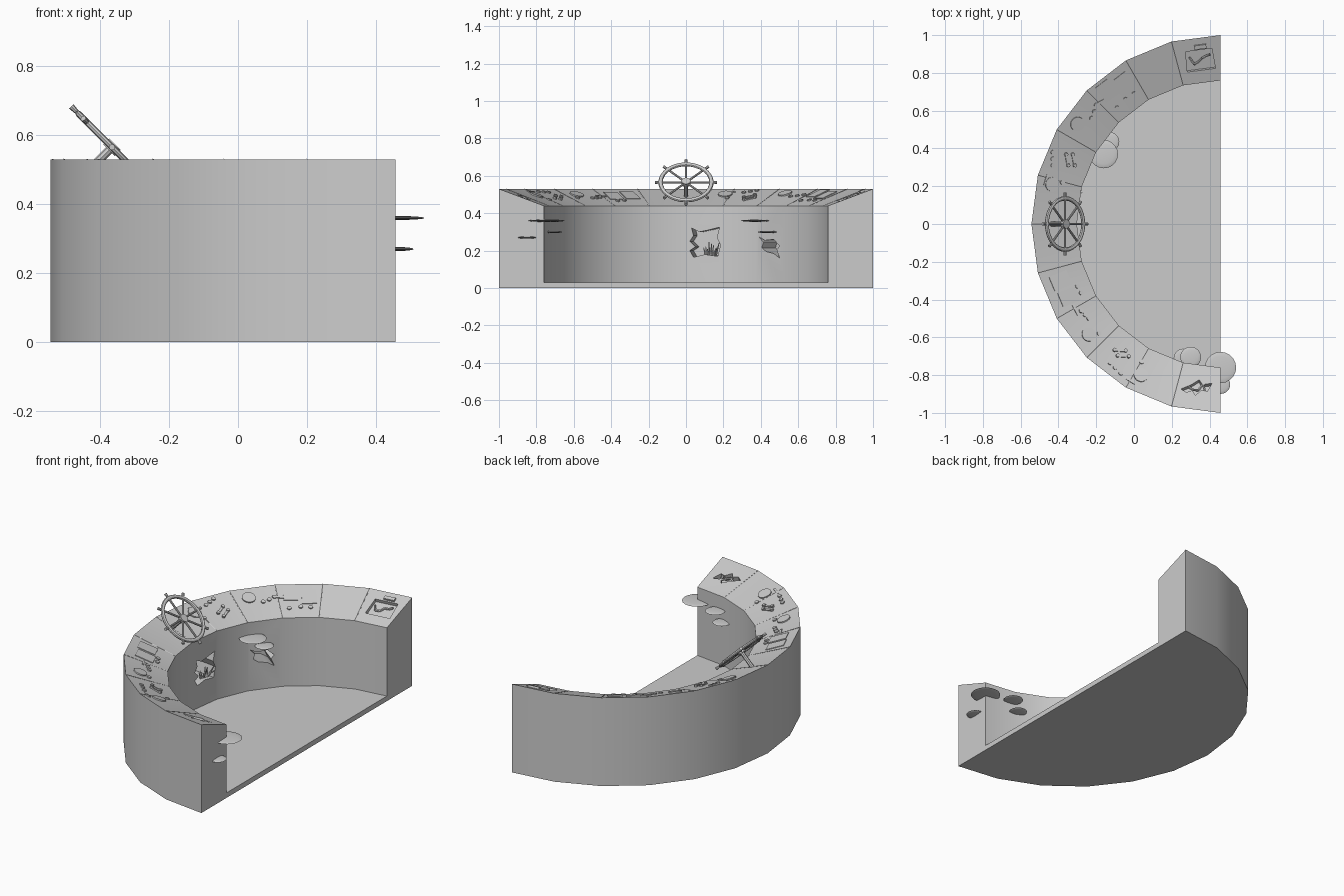
import bpy, bmesh, math, random
from mathutils import Matrix, Vector

if "Cube" in bpy.data.objects:
    bpy.data.objects.remove(bpy.data.objects["Cube"])

random.seed(4)
CX, RO, RI, ZO, ZI, ZF = 0.457, 1.0, 0.76, 0.53, 0.44, 0.03
AP = math.cos(math.radians(7.5))


def finish(bm, name, smooth=True):
    bmesh.ops.recalc_face_normals(bm, faces=bm.faces)
    me = bpy.data.meshes.new(name)
    bm.to_mesh(me)
    bm.free()
    ob = bpy.data.objects.new(name, me)
    bpy.context.collection.objects.link(ob)
    if smooth:
        smooth_ob(ob)
    return ob


def smooth_ob(ob):
    bpy.ops.object.select_all(action='DESELECT')
    ob.select_set(True)
    bpy.context.view_layer.objects.active = ob
    bpy.ops.object.shade_smooth_by_angle(angle=math.radians(25))


def frame(x, y, z, o):
    return Matrix((x, y, z)).transposed().to_4x4() if o is None else \
        Matrix.Translation(o) @ Matrix((x, y, z)).transposed().to_4x4()


def panel_dir(x, y):
    a = math.degrees(math.atan2(y, x - CX)) % 360
    a = math.radians(math.floor(a / 15) * 15 + 7.5)
    return Vector((math.cos(a), math.sin(a), 0))


def top_frame(x, y):
    """Frame on the sloping desk: Y runs up-slope, Z is the normal."""
    d = panel_dir(x, y)
    s = (ZO - ZI) / ((RO - RI) * AP)
    z = ZI + s * (Vector((x - CX, y, 0)).dot(d) - RI * AP)
    up = (d + Vector((0, 0, s))).normalized()
    t = Vector((d.y, -d.x, 0))
    return frame(t, up, t.cross(up), Vector((x, y, z)))


def wall_frame(y, z):
    """Frame on the inner wall at a given y: Y is up, Z faces the room."""
    d = panel_dir(CX - math.sqrt(RI * RI - y * y), y)
    x = CX + (RI * AP - y * d.y) / d.x
    up = Vector((0, 0, 1))
    return frame(up.cross(-d), up, -d, Vector((x, y, z)))


def box(bm, m, sx, sy, sz, rot=0):
    bmesh.ops.create_cube(bm, size=1, matrix=m @ Matrix.Rotation(math.radians(rot), 4, 'Z')
                          @ Matrix.Diagonal((sx, sy, sz, 1)))


def cyl(bm, m, r, h, n=16, r2=None):
    bmesh.ops.create_cone(bm, cap_ends=True, segments=n, radius1=r,
                          radius2=r if r2 is None else r2, depth=h, matrix=m)


def rod(bm, a, b, r, n=8, r2=None):
    a, b = Vector(a), Vector(b)
    q = (b - a).to_track_quat('Z', 'Y').to_matrix().to_4x4()
    cyl(bm, Matrix.Translation((a + b) / 2) @ q, r, (b - a).length, n, r2)


def prism(bm, m, pts, z0, z1):
    lo = [bm.verts.new(m @ Vector((x, y, z0))) for x, y in pts]
    hi = [bm.verts.new(m @ Vector((x, y, z1))) for x, y in pts]
    bm.faces.new(lo[::-1])
    bm.faces.new(hi)
    for i in range(len(pts)):
        j = (i + 1) % len(pts)
        bm.faces.new((lo[i], lo[j], hi[j], hi[i]))


# curved console: four-point profile swept through twelve segments
bm = bmesh.new()
rings = []
for k in range(13):
    a = math.radians(90 + 15 * k)
    rings.append([bm.verts.new((CX + r * math.cos(a), r * math.sin(a), z))
                  for r, z in ((RO, 0), (RO, ZO), (RI, ZI), (RI, 0))])
for p, q in zip(rings, rings[1:]):
    for i in range(4):
        j = (i + 1) % 4
        bm.faces.new((p[i], p[j], q[j], q[i]))
bm.faces.new(rings[0])
bm.faces.new(rings[-1][::-1])
console = finish(bm, "console_body", False)

# jagged damage holes in walls and desk
jag = [(-.07, .07), (-.03, .05), (.02, .06), (.08, .075), (.065, .02), (.085, -.02), (.07, -.08),
       (0, -.07), (-.06, -.085), (-.08, -.05), (-.05, -.03), (-.08, 0), (-.06, .03)]
tear = [(-.07, .06), (-.03, .04), (.03, .045), (.07, .01), (.05, -.01), (.07, -.055),
        (.03, -.03), (-.02, -.02), (-.05, .0), (-.04, .03)]
split = [(-.08, -.035), (-.03, -.02), (-.01, -.045), (.03, -.01), (.08, .02), (.05, .035),
         (.02, .02), (0, .045), (-.03, .01), (-.06, .015)]
tray = [(-.075, -.055), (.075, -.055), (.07, .06), (-.07, .06)]
hole_a, hole_b = wall_frame(.10, .25), wall_frame(.445, .215)
top_a, top_b = top_frame(.35, .865), top_frame(.33, -.865)
bm = bmesh.new()
for m, pts, depth in ((hole_a, jag, .15), (hole_b, tear, .12), (top_a, tray, .02), (top_b, split, .04)):
    prism(bm, m, pts, -depth, .03)
cutter = finish(bm, "hole_cutter", False)
cutter.hide_render = True
mod = console.modifiers.new("holes", 'BOOLEAN')
mod.operation, mod.object, mod.solver = 'DIFFERENCE', cutter, 'EXACT'
bpy.context.view_layer.objects.active = console
bpy.ops.object.modifier_apply(modifier=mod.name)
bpy.data.objects.remove(cutter)
smooth_ob(console)

# half-round floor slab
bm = bmesh.new()
prism(bm, Matrix.Translation((CX, 0, 0)),
      [(RI * math.cos(math.radians(90 + 15 * k)), RI * math.sin(math.radians(90 + 15 * k)))
       for k in range(13)], 0, ZF)
finish(bm, "floor", False)

# thin seam strips between desk panels
bm = bmesh.new()
for k in range(1, 12):
    a = math.radians(90 + 15 * k)
    c, s = math.cos(a), math.sin(a)
    rod(bm, (CX + (RI + .003) * c, (RI + .003) * s, ZI), (CX + (RO - .003) * c, (RO - .003) * s, ZO - .001), .003, 6)
finish(bm, "panel_seams")

# push buttons
bm = bmesh.new()
for x, y in [(-.09, .615), (-.045, .66), (0, .69), (-.20, .63), (-.21, .595), (-.225, .56),
             (-.43, .38), (-.43, .345), (-.43, .31), (-.38, .22), (-.30, -.33), (-.28, -.365),
             (-.28, -.46), (-.26, -.48), (-.24, -.50), (-.185, -.58), (-.127, -.735),
             (-.10, -.76), (-.07, -.79), (.04, -.73)]:
    cyl(bm, top_frame(x, y), .012, .014, 10)
finish(bm, "buttons")

# round dials
bm = bmesh.new()
for x, y in [(-.30, .53), (-.434, .21), (-.24, -.585), (.037, -.80)]:
    cyl(bm, top_frame(x, y), .038, .014, 20)
finish(bm, "dials")

# paired display plates
bm = bmesh.new()
for x, y in [(-.05, .745), (-.145, .705), (-.39, -.30), (-.345, -.385)]:
    box(bm, top_frame(x, y), .08, .105, .008)
finish(bm, "display_plates")

# levers with end grips, and flat slot bars
bm = bmesh.new()
for x, y in [(-.355, .34), (-.32, .34), (-.075, -.67), (-.058, -.70)]:
    m = top_frame(x, y)
    box(bm, m, .065, .013, .012, 35)
    for e in (-1, 1):
        cyl(bm, m @ Matrix.Rotation(math.radians(35), 4, 'Z') @ Matrix.Translation((.03 * e, 0, .003)), .01, .018, 8)
for x, y in [(-.18, .645), (-.465, .235), (-.31, -.455), (-.02, -.83)]:
    box(bm, top_frame(x, y), .012, .06, .01, 80)
box(bm, top_frame(.35, .94), .065, .022, .022)
finish(bm, "levers_and_bars")

# torn wiring inside the holes
bm = bmesh.new()
for i in range(9):
    p = hole_a @ Vector((.0 + .007 * i, -.075, -.03))
    q = hole_a @ Vector((-.01 + .011 * i, -.02 + random.uniform(-.025, .02), random.uniform(-.04, .01)))
    rod(bm, p, q, .006, 6, .002)
for m, depth in ((top_a, -.01), (top_b, -.015)):
    pts = [m @ Vector((-.055 + .022 * i, random.uniform(-.03, .035), depth + .008 * (i % 2))) for i in range(6)]
    for a, b in zip(pts, pts[1:]):
        rod(bm, a, b, .007, 6)
finish(bm, "loose_wiring")

# flat shelf fungi growing on the walls
bm = bmesh.new()
for x, y, z, r in [(.458, -.76, .36, .083), (.46, -.85, .27, .049), (.30, -.705, .36, .055),
                   (.26, -.71, .30, .05), (-.16, .37, .36, .075), (-.13, .435, .30, .052)]:
    bmesh.ops.create_uvsphere(bm, u_segments=20, v_segments=8, radius=1,
                              matrix=Matrix.Translation((x, y, z)) @ Matrix.Diagonal((r, r, .006, 1)))
finish(bm, "shelf_fungi")

# steering wheel tilted 45 degrees: rim, spokes with grips, hub, axle
bm = bmesh.new()
W = Matrix.Translation((-.365, 0, .565)) @ Matrix.Rotation(math.radians(45), 4, 'Y')
N, M = 32, 8
rim = [[bm.verts.new(W @ Vector(((.136 + .012 * math.cos(v)) * math.cos(u),
                                 (.136 + .012 * math.cos(v)) * math.sin(u), .009 * math.sin(v))))
        for v in (2 * math.pi * j / M for j in range(M))] for u in (2 * math.pi * i / N for i in range(N))]
for i in range(N):
    for j in range(M):
        k, l = (i + 1) % N, (j + 1) % M
        bm.faces.new((rim[i][j], rim[k][j], rim[k][l], rim[i][l]))
for i in range(8):
    d = Vector((math.cos(i * math.pi / 4), math.sin(i * math.pi / 4), 0))
    rod(bm, W @ (d * .01), W @ (d * .136), .006)
    rod(bm, W @ (d * .14), W @ (d * .167), .006, 8, .009)
cyl(bm, W, .024, .024)
rod(bm, W @ Vector((0, 0, .005)), W @ Vector((0, 0, -.11)), .012)
finish(bm, "steering_wheel")
